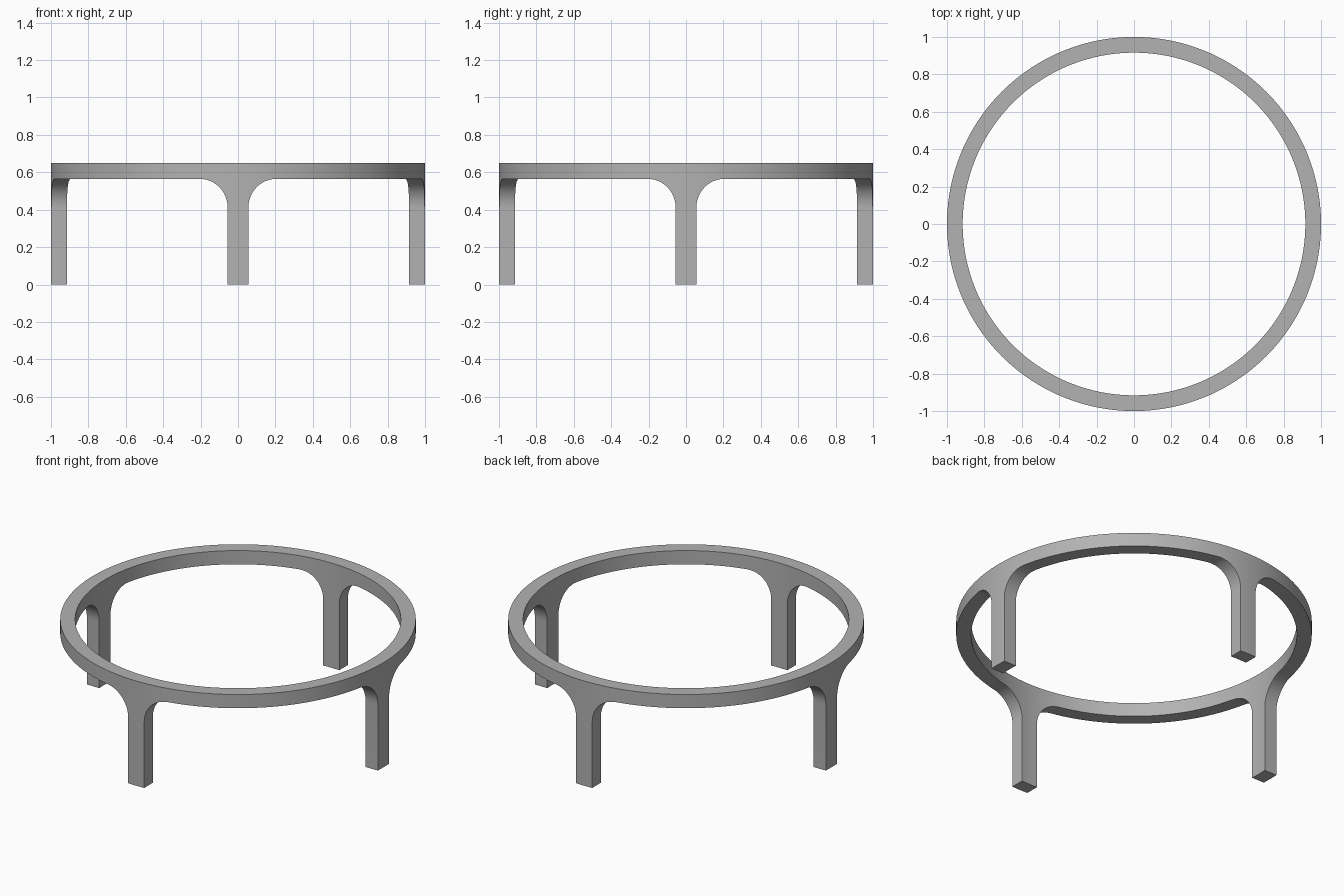
import bpy, bmesh
from math import asin, sin, cos, pi

cube = bpy.data.objects.get("Cube")
if cube:
    bpy.data.objects.remove(cube)

R_OUT, R_IN = 1.0, 0.916
TOP, UNDER = 0.65, 0.565
HALF_LEG, FILLET_W, FILLET_H = 0.055, 0.15, 0.155
ARC, SPAN, LEG = 12, 28, 4

grey = bpy.data.materials.new("frame grey")
grey.use_nodes = True
colour = (0.45, 0.45, 0.45, 1)
grey.diffuse_color = colour
grey.node_tree.nodes["Principled BSDF"].inputs["Base Color"].default_value = colour


def quarter_stations():
    """(outer angle, inner angle, bottom z, is_leg) from one leg to the next."""
    out = []

    def straight(s, z, leg=False):
        out.append((asin(s / R_OUT), asin(s / R_IN), z, leg))

    # leg head, with sides parallel to the leg's centre line
    for i in range(LEG):
        straight(HALF_LEG * (2 * i / LEG - 1), UNDER - FILLET_H, True)
    # fillet rising to the ring
    fillet = [(HALF_LEG + FILLET_W * (1 - cos(t)), UNDER - FILLET_H * (1 - sin(t)))
              for t in (pi / 2 * i / ARC for i in range(ARC + 1))]
    for s, z in fillet:
        straight(s, z)
    # open span
    a, b = out[-1][:2]
    for i in range(1, SPAN):
        f = i / SPAN
        out.append((a + (pi / 2 - 2 * a) * f, b + (pi / 2 - 2 * b) * f, UNDER, False))
    # fillet falling to the next leg
    for s, z in reversed(fillet[1:]):
        out.append((pi / 2 - asin(s / R_OUT), pi / 2 - asin(s / R_IN), z, False))
    return out


# ring with swept-up underside
bm = bmesh.new()
sections, leg_flags = [], []
for q in range(4):
    for a, b, z, leg in quarter_stations():
        a, b = a + q * pi / 2, b + q * pi / 2
        corners = ((R_OUT, a, TOP), (R_IN, b, TOP), (R_IN, b, z), (R_OUT, a, z))
        sections.append([bm.verts.new((r * cos(t), r * sin(t), h)) for r, t, h in corners])
        leg_flags.append(leg)

leg_faces = []
for i, cur in enumerate(sections):
    nxt = sections[(i + 1) % len(sections)]
    for k in range(4):
        n = (k + 1) % 4
        face = bm.faces.new((cur[k], cur[n], nxt[n], nxt[k]))
        if k == 2 and leg_flags[i]:
            leg_faces.append(face)

# legs drawn down to the floor
result = bmesh.ops.extrude_face_region(bm, geom=leg_faces)
for v in result["geom"]:
    if isinstance(v, bmesh.types.BMVert):
        v.co.z = 0
bmesh.ops.delete(bm, geom=[f for f in leg_faces if f.is_valid], context="FACES_ONLY")
bmesh.ops.recalc_face_normals(bm, faces=bm.faces)

mesh = bpy.data.meshes.new("table_frame")
bm.to_mesh(mesh)
bm.free()
mesh.materials.append(grey)
frame = bpy.data.objects.new("table_frame", mesh)
bpy.context.collection.objects.link(frame)
bpy.ops.object.select_all(action="DESELECT")
frame.select_set(True)
bpy.context.view_layer.objects.active = frame
bpy.ops.object.shade_smooth_by_angle(angle=pi / 6)
